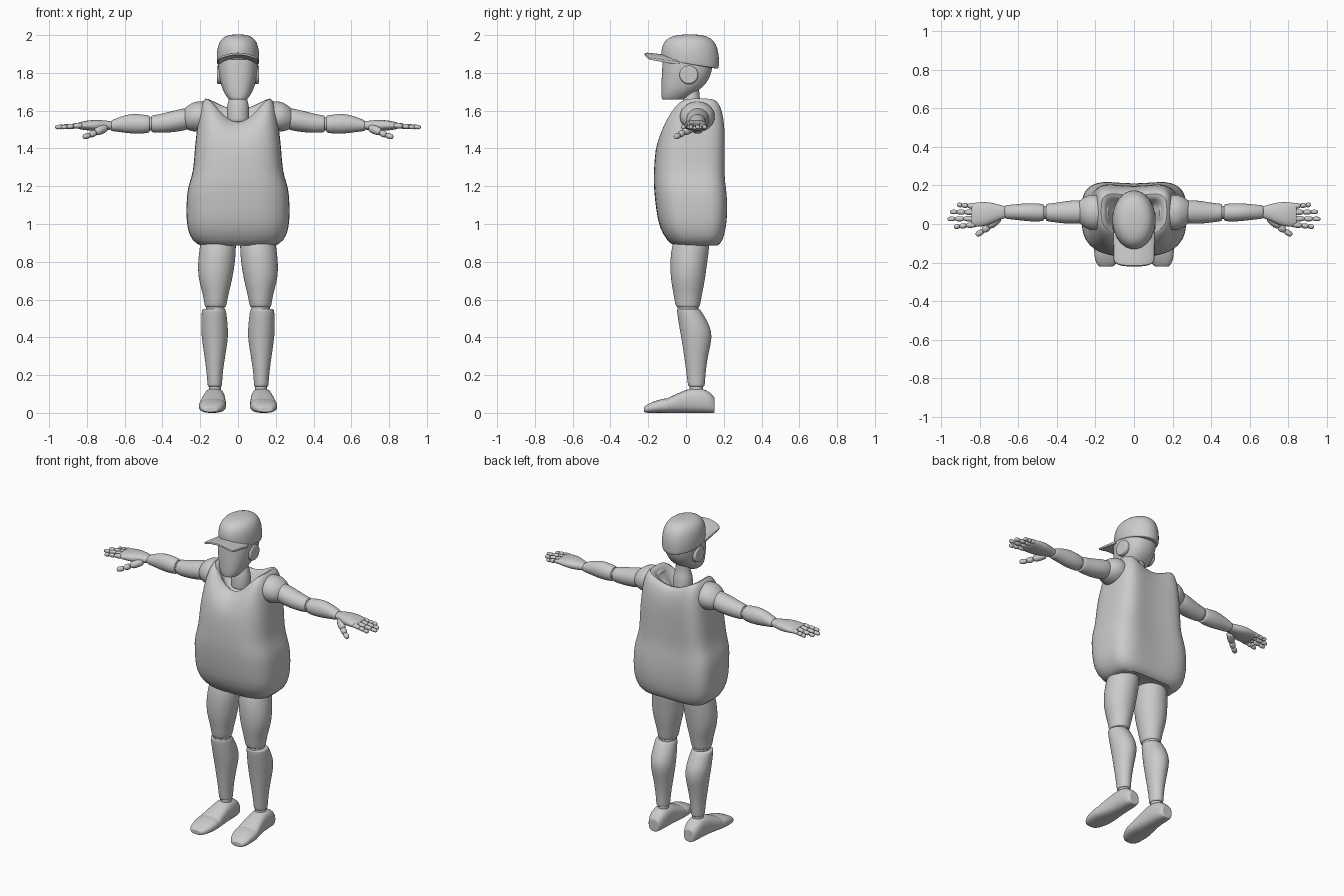
import bpy, math
from mathutils import Vector

grey = bpy.data.materials.new("light grey")
grey.diffuse_color = (0.6, 0.6, 0.6, 1)


def spow(v, p):
    return math.copysign(abs(v) ** (2 / p), v)


def finish(name, verts, faces, levels=2):
    me = bpy.data.meshes.new(name)
    me.from_pydata([tuple(v) for v in verts], [], faces)
    ob = bpy.data.objects.new(name, me)
    bpy.context.collection.objects.link(ob)
    me.materials.append(grey)
    bpy.context.view_layer.objects.active = ob
    bpy.ops.object.select_all(action='DESELECT')
    ob.select_set(True)
    bpy.ops.object.mode_set(mode='EDIT')
    bpy.ops.mesh.select_all(action='SELECT')
    bpy.ops.mesh.normals_make_consistent(inside=False)
    bpy.ops.object.mode_set(mode='OBJECT')
    bpy.ops.object.shade_smooth_by_angle(angle=math.radians(60))
    if levels:
        sub = ob.modifiers.new("smooth", 'SUBSURF')
        sub.levels = sub.render_levels = levels
    return ob


def skin(name, rings, levels=2):
    """Bridge a list of equal point rings and cap both ends."""
    n = len(rings[0])
    verts = [p for r in rings for p in r]
    faces = [(i * n + j, i * n + (j + 1) % n, (i + 1) * n + (j + 1) % n, (i + 1) * n + j)
             for i in range(len(rings) - 1) for j in range(n)]
    for i, r in ((0, rings[0]), (len(rings) - 1, rings[-1])):
        c = len(verts)
        verts.append(sum((Vector(p) for p in r), Vector()) / n)
        faces += [(i * n + j, i * n + (j + 1) % n, c) for j in range(n)]
    return finish(name, verts, faces, levels)


def loft(name, axis, rows, power=2.0, n=16, side=1, levels=2):
    """rows: (t, lo1, hi1, lo2, hi2) = extents across the two other axes at t."""
    a, b = [i for i in range(3) if i != axis]
    rings = []

    def add(row, f):
        t, l1, h1, l2, h2 = row
        ring = []
        for j in range(n):
            g = 2 * math.pi * j / n
            p = Vector()
            p[axis] = t
            p[a] = (l1 + h1) / 2 + f * (h1 - l1) / 2 * spow(math.cos(g), power)
            p[b] = (l2 + h2) / 2 + f * (h2 - l2) / 2 * spow(math.sin(g), power)
            p.x *= side
            ring.append(p)
        rings.append(ring)
    add(rows[0], 0.85)
    for r in rows:
        add(r, 1.02)
    add(rows[-1], 0.85)
    return skin(name, rings, levels)


def digit(name, p, q, r, side):
    """Rounded finger segment between two points."""
    p, q = Vector(p), Vector(q)
    rot = (q - p).to_track_quat('Z', 'Y').to_matrix()
    L = (q - p).length
    rings = []
    for t, f in ((0, .55), (.06, .95), (.5, 1), (.85, .9), (1, .5)):
        ring = []
        for j in range(8):
            g = math.pi * j / 4
            v = p + rot @ Vector((r * f * math.cos(g), r * f * math.sin(g), L * t))
            ring.append(Vector((v.x * side, v.y, v.z)))
        rings.append(ring)
    skin(name, rings, 1)


# Padded vest: z, half width, front, back, inward scale for the collar
vest = [(.90, .14, -.02, .13), (.875, .19, -.055, .165), (.91, .245, -.10, .20),
        (.98, .272, -.142, .218), (1.07, .274, -.158, .228), (1.16, .272, -.168, .224),
        (1.22, .258, -.172, .216), (1.28, .236, -.171, .214), (1.40, .230, -.163, .217),
        (1.50, .218, -.145, .217), (1.58, .207, -.118, .210), (1.64, .194, -.082, .195),
        (1.672, .172, -.05, .170), (1.655, .145, -.035, .145), (1.60, .125, -.02, .125),
        (1.56, .09, .0, .10)]
rings = []
for z, w, yf, yb in vest:
    ring = []
    for j in range(32):
        g = 2 * math.pi * j / 32
        c, s = math.cos(g), math.sin(g)
        p = 4.0 if s > 0 else 2.9
        x = w * spow(c, p)
        mid = (yf + yb) / 2
        y = mid + (yb - yf) / 2 * spow(s, p)
        k = math.cos(min(1, abs(x) / .17) * math.pi / 2) ** 1.5
        if s > 0.3:                                   # hollow down the back
            y -= 0.022 * k * min(1, (z - .85) * 4)
        dip = (.5 if s < 0 else .24) * min(1, abs(s) * 1.5) * k   # neckline
        ring.append(Vector((x, y, z if z < 1.4 else 1.4 + (z - 1.4) * (1 - dip))))
    rings.append(ring)
skin("vest", rings, 1)

# Neck and head
loft("neck", 2, [(1.54, -.06, .06, -.03, .09), (1.63, -.06, .06, -.025, .085),
                 (1.665, -.045, .045, -.01, .07), (1.74, -.04, .04, -.005, .07)])
loft("head", 2, [(1.658, -.048, .048, -.128, -.015), (1.69, -.07, .07, -.13, .035),
                 (1.72, -.084, .084, -.13, .085), (1.77, -.098, .098, -.128, .125),
                 (1.83, -.106, .106, -.125, .14), (1.90, -.104, .104, -.12, .14)], 2.4, 20)

# Cap crown: lower edge slopes down to the back
rings = []
for f, z in ((.94, 0), (1, 0), (1.015, .18), (1.01, .4), (.95, .65), (.80, .85), (.55, .965), (.25, 1)):
    ring = []
    for j in range(24):
        g = math.pi * j / 12
        x, y = .112 * f * math.cos(g), .022 + .152 * f * math.sin(g)
        base = 1.849 - .165 * (y - .0)
        ring.append(Vector((x, y, base + (2.003 - base) * z)))
    rings.append(ring)
skin("cap_crown", rings)

# Cap brim: curved plate, drooping at the sides
top, under = [], []
for i in range(6):
    t = i / 5
    for j in range(9):
        u = j / 4 - 1
        y = -.03 - t * (.192 - .022 * u ** 4)
        z = 1.876 + .028 * t - .028 * u * u
        top.append(Vector((.111 * u * (1 - .03 * t), y, z + .012 - .006 * t)))
        under.append(Vector((.111 * u * (1 - .03 * t), y, z - .012 + .003 * t)))
N = len(top)
faces = []
for i in range(5):
    for j in range(8):
        q = (i * 9 + j, i * 9 + j + 1, i * 9 + j + 10, i * 9 + j + 9)
        faces += [q, tuple(k + N for k in reversed(q))]
edge = list(range(9)) + [i * 9 + 8 for i in range(1, 6)] + list(range(52, 44, -1)) + [i * 9 for i in range(4, 0, -1)]
faces += [(a, b, b + N, a + N) for a, b in zip(edge, edge[1:] + edge[:1])]
finish("cap_brim", top + under, faces, 1)

for side, tag in ((1, "left"), (-1, "right")):
    # Ear disc
    loft(tag + "_ear", 0, [(.08, -.035, .065, 1.74, 1.84), (.104, -.035, .065, 1.74, 1.84),
                           (.112, -.03, .06, 1.745, 1.835)], side=side)
    # Arm: shoulder, upper arm, forearm
    loft(tag + "_shoulder", 0, [(.13, -.02, .14, 1.50, 1.64), (.20, -.035, .155, 1.485, 1.652),
                                (.24, -.03, .15, 1.49, 1.645), (.275, -.005, .13, 1.50, 1.62),
                                (.292, .02, .11, 1.52, 1.60)], side=side)
    loft(tag + "_upper_arm", 0, [(.265, .005, .12, 1.50, 1.615), (.30, .0, .125, 1.492, 1.61),
                                 (.36, .002, .118, 1.484, 1.595), (.42, .01, .108, 1.482, 1.58),
                                 (.458, .015, .105, 1.485, 1.575)], side=side)
    loft(tag + "_elbow", 0, [(.44, .025, .095, 1.495, 1.565), (.49, .025, .095, 1.495, 1.565)], side=side)
    loft(tag + "_forearm", 0, [(.468, .015, .103, 1.483, 1.575), (.51, .012, .108, 1.478, 1.58),
                               (.56, .015, .108, 1.478, 1.585), (.62, .022, .102, 1.486, 1.57),
                               (.672, .028, .097, 1.492, 1.548)], side=side)
    # Hand
    loft(tag + "_palm", 0, [(.66, .033, .09, 1.502, 1.542), (.70, .022, .10, 1.495, 1.548),
                            (.75, -.005, .114, 1.492, 1.552), (.80, -.015, .114, 1.496, 1.548),
                            (.845, -.015, .108, 1.502, 1.538)], 2.3, side=side)
    for nm, y0, y1, x1 in (("index", -.003, -.015, .935), ("middle", .028, .026, .968),
                           ("ring", .06, .063, .955), ("little", .092, .1, .918)):
        pts = [Vector((.825, y0, 1.523)).lerp(Vector((x1, y1, 1.512)), t) for t in (0, .42, .73, 1)]
        for k in range(3):
            digit(f"{tag}_{nm}_finger_{k + 1}", pts[k], pts[k + 1], .0165 - .0015 * k, side)
    thumb = [(.70, .035, 1.51), (.755, -.015, 1.485), (.785, -.036, 1.47), (.82, -.058, 1.46)]
    for k in range(3):
        digit(f"{tag}_thumb_{k + 1}", thumb[k], thumb[k + 1], (.026, .02, .017)[k], side)
    # Leg: thigh, knee, shin, ankle
    loft(tag + "_thigh", 2, [(.93, .012, .195, -.06, .125), (.86, .01, .205, -.08, .122),
                             (.78, .018, .214, -.084, .11), (.70, .032, .208, -.08, .10),
                             (.63, .05, .186, -.066, .085), (.575, .06, .178, -.058, .076),
                             (.56, .065, .174, -.05, .07)], side=side)
    loft(tag + "_knee", 2, [(.59, .07, .17, -.045, .068), (.52, .07, .17, -.045, .068)], side=side)
    loft(tag + "_shin", 2, [(.55, .064, .192, -.05, .075), (.50, .058, .194, -.043, .105),
                            (.44, .052, .196, -.033, .135), (.38, .054, .19, -.022, .136),
                            (.30, .068, .178, -.01, .115), (.20, .083, .164, .004, .102),
                            (.14, .084, .162, .01, .10)], side=side)
    loft(tag + "_ankle", 2, [(.16, .09, .155, .018, .09), (.09, .09, .155, .018, .09)], side=side)
    # Shoe: heel and instep, then a separate toe cap
    loft(tag + "_shoe", 1, [(.152, .09, .16, .0, .08), (.125, .076, .175, .0, .112),
                            (.08, .07, .18, .0, .132), (.02, .068, .184, .0, .13),
                            (-.04, .065, .195, .0, .105), (-.09, .062, .205, .0, .082),
                            (-.105, .066, .203, .0, .074)], 2.6, side=side)
    loft(tag + "_toe_cap", 1, [(-.085, .064, .206, .0, .078), (-.12, .062, .208, .0, .076),
                               (-.17, .072, .206, .0, .062), (-.205, .09, .196, .0, .045),
                               (-.222, .11, .18, .004, .032)], 2.6, side=side)
